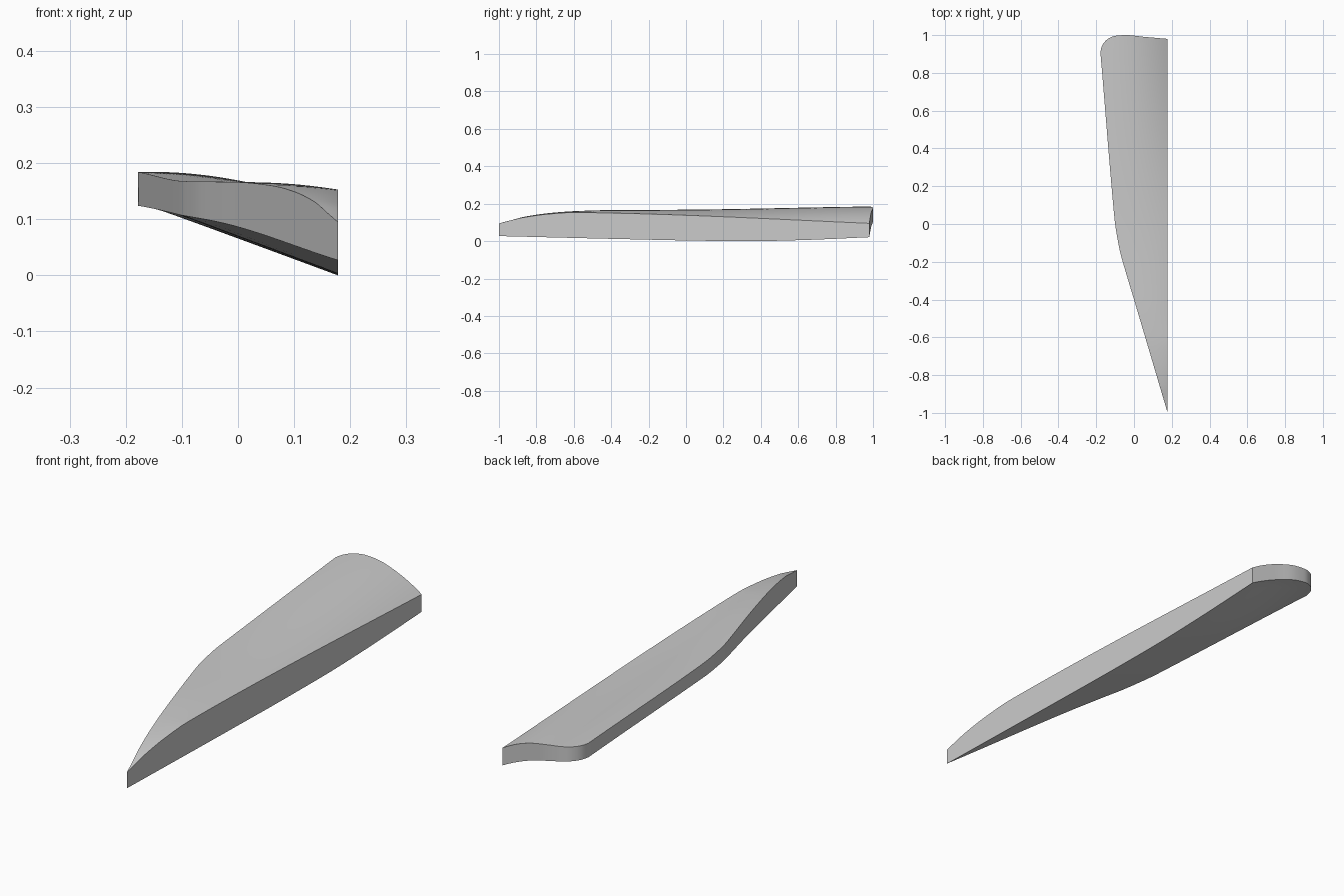
import bpy, bmesh, math

if "Cube" in bpy.data.objects:
    bpy.data.objects.remove(bpy.data.objects["Cube"])

RIGHT = 0.178


def curve(pts):
    """Monotone smooth interpolation through (t, value) points."""
    n = len(pts)
    s = [(pts[i+1][1] - pts[i][1]) / (pts[i+1][0] - pts[i][0]) for i in range(n - 1)]
    m = [s[0]] + [2*a*b/(a+b) if a*b > 0 else 0 for a, b in zip(s, s[1:])] + [s[-1]]

    def f(t):
        i = 0
        while i < n - 2 and t > pts[i+1][0]:
            i += 1
        h = pts[i+1][0] - pts[i][0]
        k = (t - pts[i][0]) / h
        return (pts[i][1]*(1+2*k)*(1-k)**2 + h*m[i]*k*(1-k)**2
                + pts[i+1][1]*k*k*(3-2*k) + h*m[i+1]*k*k*(k-1))
    return f


# Plan outline
left_x = curve([(-1, RIGHT), (-.4, 0), (-.25, -.045), (-.15, -.073), (-.08, -.087),
                (0, -.1), (.1, -.11), (.91, -.178), (1, -.186)])
rear_y = curve([(0, .98), (.35, .991), (.6, 1), (.75, .997), (.86, .983),
                (.93, .962), (.975, .938), (1, .91)])
# Edge heights along the length
top_right = curve([(-1, .095), (-.865, .127), (-.73, .145), (-.6, .153), (-.5, .152), (.98, .095), (1, .094)])
top_left = curve([(-1, .095), (-.93, .113), (-.865, .13), (-.73, .15), (-.6, .16),
                  (-.4, .166), (0, .168), (.91, .184), (1, .185)])
low_right = curve([(-1, .027), (-.3, .01), (.1, .002), (.35, 0), (.6, .005), (.98, .021), (1, .022)])
low_left = curve([(-1, .027), (-.2, .1), (0, .107), (.91, .124), (1, .125)])


def surface_point(u, v):
    y = -1 + v * (rear_y(u) + 1)
    x = RIGHT + (left_x(y) - RIGHT) * u
    crown = 1 - (1 - u) ** 2.5
    k = min(1, max(0, (y - .4) / .55))
    belly = 1 - (1 - u) ** (1 + .9 * k * k)
    zt = top_right(y) + (top_left(y) - top_right(y)) * crown
    zb = low_right(y) + (low_left(y) - low_right(y)) * belly
    return (x, y, zt), (x, y, zb)


# Blade: top and bottom grids joined by an edge wall
NU, NV = 32, 80
bm = bmesh.new()
top, low = [], []
for j in range(NV + 1):
    row = [surface_point(math.sin(i / NU * math.pi / 2), j / NV) for i in range(NU + 1)]
    top.append([bm.verts.new(p[0]) for p in row])
    low.append([bm.verts.new(p[1]) for p in row])
for j in range(NV):
    for i in range(NU):
        for g in (top, low):
            bm.faces.new((g[j][i], g[j][i+1], g[j+1][i+1], g[j+1][i]))
    for i in (0, NU):
        bm.faces.new((top[j][i], top[j+1][i], low[j+1][i], low[j][i]))
for i in range(NU):
    bm.faces.new((top[NV][i], top[NV][i+1], low[NV][i+1], low[NV][i]))
bmesh.ops.remove_doubles(bm, verts=bm.verts, dist=1e-5)
bmesh.ops.recalc_face_normals(bm, faces=bm.faces)
mesh = bpy.data.meshes.new("wing_blade")
bm.to_mesh(mesh)
bm.free()
blade = bpy.data.objects.new("wing_blade", mesh)
bpy.context.collection.objects.link(blade)
bpy.context.view_layer.objects.active = blade
blade.select_set(True)
bpy.ops.object.shade_smooth_by_angle(angle=math.radians(35))
